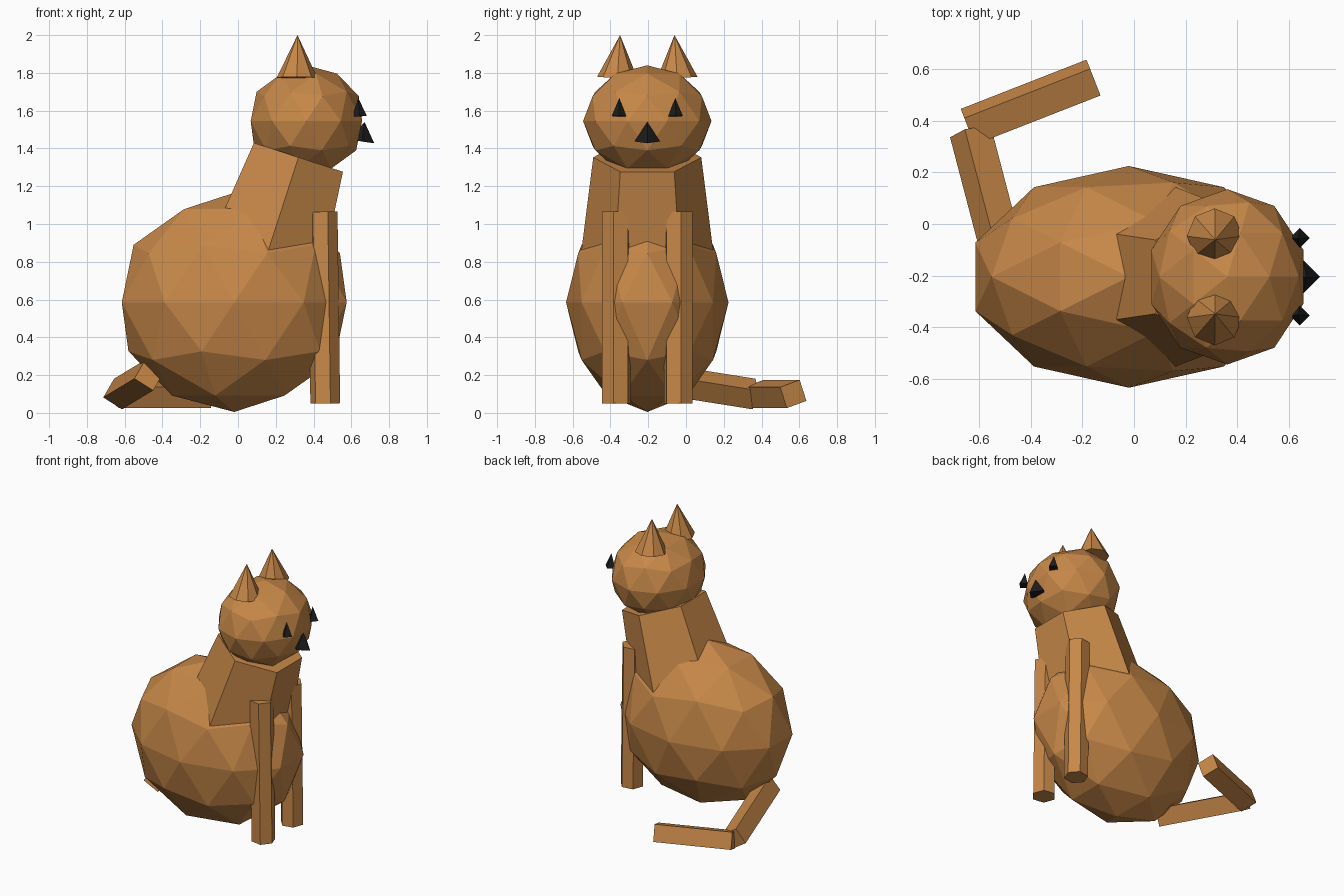
import bpy, bmesh, math
from mathutils import Vector, Matrix

cube = bpy.data.objects.get("Cube")
if cube:
    bpy.data.objects.remove(cube, do_unlink=True)

MID_Y = -0.205  # symmetry plane of the animal, which faces +x


def make_material(name, color):
    mat = bpy.data.materials.new(name)
    mat.use_nodes = True
    mat.diffuse_color = color
    bsdf = next(n for n in mat.node_tree.nodes if n.type == 'BSDF_PRINCIPLED')
    bsdf.inputs["Base Color"].default_value = color
    bsdf.inputs["Roughness"].default_value = 0.9
    return mat


fur = make_material("ginger_fur", (0.57, 0.245, 0.065, 1))
black = make_material("black", (0.012, 0.012, 0.012, 1))


def finish(name, bm, mat):
    mesh = bpy.data.meshes.new(name)
    bmesh.ops.recalc_face_normals(bm, faces=bm.faces[:])
    bm.to_mesh(mesh)
    bm.free()
    mesh.materials.append(mat)
    obj = bpy.data.objects.new(name, mesh)
    bpy.context.collection.objects.link(obj)
    return obj


def ball(name, center, radii, mat=fur):
    """Faceted ellipsoid."""
    bm = bmesh.new()
    shape = Matrix.Translation(center) @ Matrix.Diagonal((*radii, 1))
    bmesh.ops.create_icosphere(bm, subdivisions=2, radius=1, matrix=shape)
    return finish(name, bm, mat)


def prism(name, start, end, r0, r1, sides, side_dir, phase=0, mat=fur):
    """Tapered prism from start to end; r1 = 0 gives a pointed cone."""
    start, end = Vector(start), Vector(end)
    axis = (end - start).normalized()
    u = Vector(side_dir)
    u = (u - axis * u.dot(axis)).normalized()
    v = axis.cross(u)
    bm = bmesh.new()

    def ring(center, r):
        angles = [math.radians(phase) + math.tau * k / sides for k in range(sides)]
        return [bm.verts.new(center + r * (u * math.cos(a) + v * math.sin(a))) for a in angles]

    low = ring(start, r0)
    bm.faces.new(low[::-1])
    if r1:
        high = ring(end, r1)
        bm.faces.new(high)
    else:
        high = [bm.verts.new(end)] * sides
    for k in range(sides):
        n = (k + 1) % sides
        corners = [low[k], low[n], high[n], high[k]]
        bm.faces.new(corners if r1 else corners[:3])
    return finish(name, bm, mat)


# Body, neck and head
ball("body", (-0.02, MID_Y, 0.585), (0.626, 0.43, 0.58))
ball("head", (0.362, MID_Y, 1.545), (0.31, 0.34, 0.295))
prism("neck", (0.105, MID_Y, 0.69), (0.32, MID_Y, 1.353), 0.37, 0.286, 6, (0, 1, 0))

# Paired front legs, ears and eyes
for side, s in (("left", 1), ("right", -1)):
    def at(x, offset, z):
        return (x, MID_Y + s * offset, z)

    prism(side + "_front_leg", at(0.462, 0.164, 0.05), at(0.448, 0.164, 1.065),
          0.08, 0.08, 6, (1, 0, 0), 10 * s)
    prism(side + "_ear", at(0.313, 0.158, 1.773), at(0.315, 0.144, 2.0),
          0.108, 0, 8, (0, 1, 0))
    prism(side + "_eye", at(0.643, 0.15, 1.57), at(0.637, 0.148, 1.667),
          0.039, 0, 4, (1, 0, 0), mat=black)

# Nose
prism("nose", (0.655, MID_Y, 1.437), (0.67, MID_Y, 1.54), 0.067, 0, 4, (1, 0, 0), mat=black)

# Bent tail lying behind the body
prism("tail_base", (-0.47, -0.27, 0.2), (-0.635, 0.36, 0.1), 0.084, 0.084, 4, (1, 0, 0), -15)
prism("tail_tip", (-0.645, 0.377, 0.1), (-0.157, 0.568, 0.1), 0.083, 0.083, 4, (0, 1, 0), -26)
